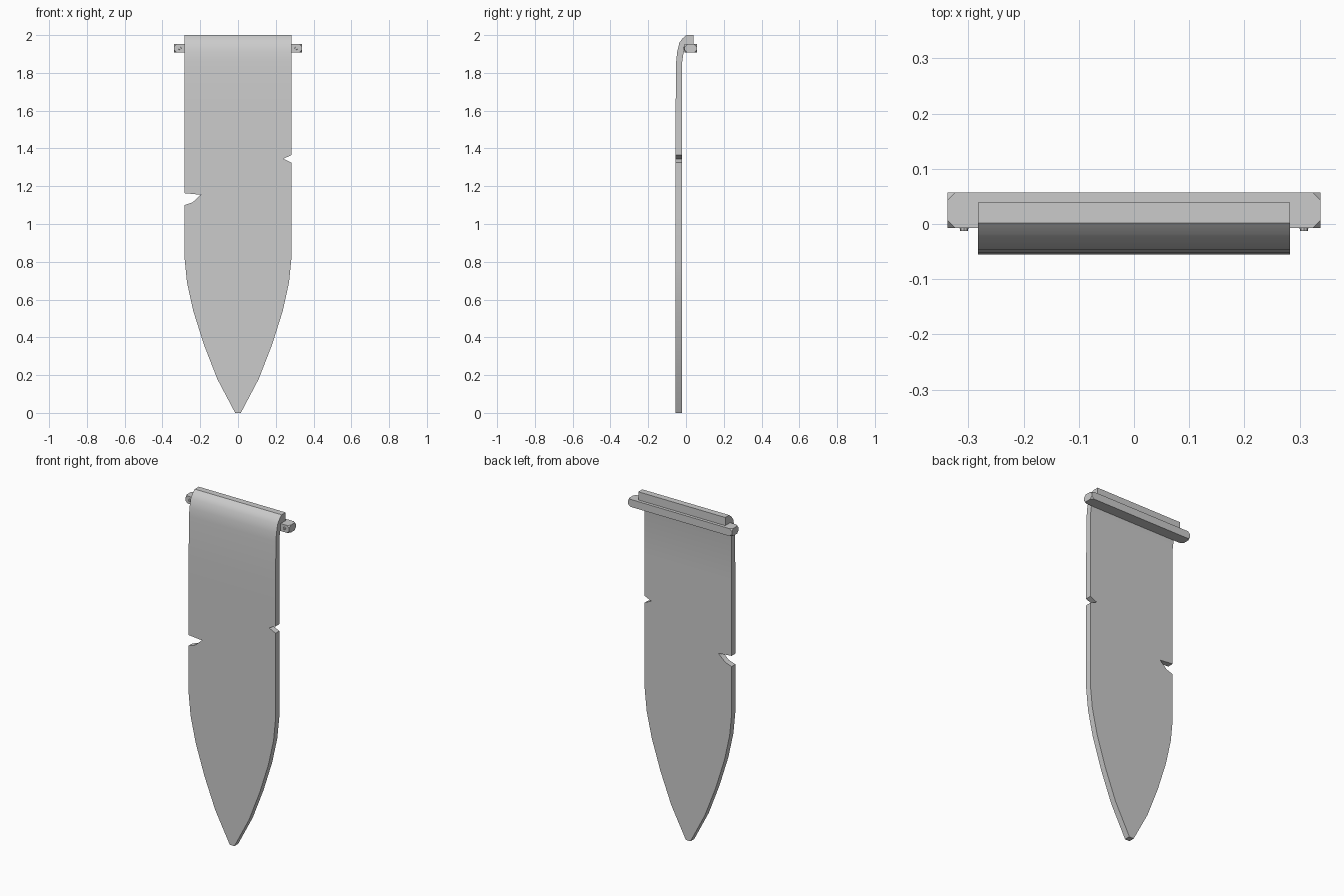
import bpy, bmesh, math
from mathutils import Matrix

cube = bpy.data.objects.get("Cube")
if cube:
    bpy.data.objects.remove(cube, do_unlink=True)

grey = bpy.data.materials.new("plain grey")
grey.use_nodes = True
colour = (0.6, 0.6, 0.6, 1)
grey.diffuse_color = colour
grey.node_tree.nodes["Principled BSDF"].inputs["Base Color"].default_value = colour


def finish(bm, name, smooth=False):
    bmesh.ops.recalc_face_normals(bm, faces=bm.faces)
    mesh = bpy.data.meshes.new(name)
    bm.to_mesh(mesh)
    bm.free()
    mesh.materials.append(grey)
    obj = bpy.data.objects.new(name, mesh)
    bpy.context.collection.objects.link(obj)
    if smooth:
        bpy.ops.object.select_all(action="DESELECT")
        obj.select_set(True)
        bpy.context.view_layer.objects.active = obj
        bpy.ops.object.shade_smooth_by_angle(angle=math.radians(35))
    return obj


HALF = 0.283
FRONT, BACK = -0.055, -0.02

# Hanging cloth: pointed tip, then the torn edges, as left/right outline pairs
tip = [(0.015, 0), (0.11, 0.18), (0.18, 0.36), (0.237, 0.54), (0.27, 0.69), (HALF, 0.82)]
pairs = [((-x, z), (x, z)) for x, z in tip]
pairs += [
    ((-HALF, 1.10), (HALF, 1.10)),
    ((-0.24, 1.115), (HALF, 1.115)),
    ((-0.197, 1.155), (HALF, 1.155)),
    ((-HALF, 1.163), (HALF, 1.18)),
    ((-HALF, 1.325), (HALF, 1.325)),
    ((-HALF, 1.345), (0.24, 1.345)),
    ((-HALF, 1.365), (HALF, 1.365)),
    ((-HALF, 1.60), (HALF, 1.60)),
]
rings = [[(lx, FRONT, lz), (rx, FRONT, rz), (rx, BACK, rz), (lx, BACK, lz)]
         for (lx, lz), (rx, rz) in pairs]

# Fold over the pole: front y, z and back y, z
fold = [
    (-0.052, 1.86, -0.02, 1.86), (-0.047, 1.91, -0.014, 1.90),
    (-0.035, 1.96, -0.005, 1.935), (-0.018, 1.983, 0.004, 1.948),
    (0.002, 2.0, 0.014, 1.952), (0.039, 2.0, 0.039, 1.952),
]
rings += [[(-HALF, fy, fz), (HALF, fy, fz), (HALF, by, bz), (-HALF, by, bz)]
          for fy, fz, by, bz in fold]

bm = bmesh.new()
loops = [[bm.verts.new(p) for p in ring] for ring in rings]
for low, high in zip(loops, loops[1:]):
    for i in range(4):
        j = (i + 1) % 4
        bm.faces.new((low[i], low[j], high[j], high[i]))
bm.faces.new(loops[0])
bm.faces.new(loops[-1])
finish(bm, "banner_cloth", smooth=True)

# Square pole with clipped corners
bm = bmesh.new()
bmesh.ops.create_cube(bm, size=1, matrix=Matrix.Translation((0, 0.025, 1.93))
                      @ Matrix.Diagonal((0.676, 0.064, 0.044, 1)))
bmesh.ops.bevel(bm, geom=bm.verts[:], offset=0.014, segments=1, affect="VERTICES")
finish(bm, "pole")

# Small studs on the pole ends
for side, label in ((1, "left"), (-1, "right")):
    bm = bmesh.new()
    bmesh.ops.create_cone(bm, cap_ends=True, segments=8, radius1=0.009, radius2=0.007, depth=0.012,
                          matrix=Matrix.Translation((side * 0.308, -0.007, 1.93))
                          @ Matrix.Rotation(math.pi / 2, 4, "X"))
    finish(bm, label + "_stud")
